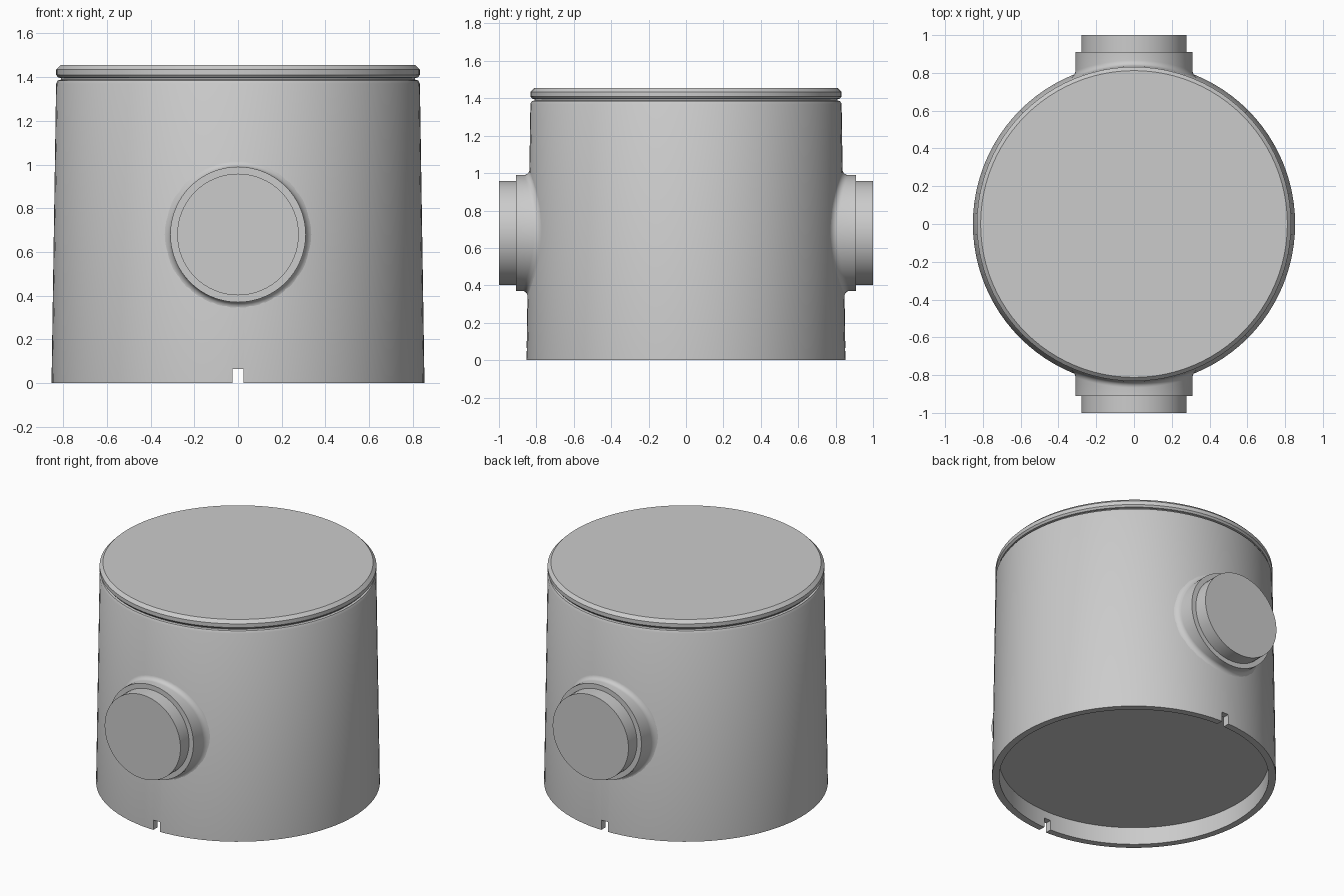
import bpy, bmesh
from math import sin, cos, pi, sqrt, radians

if "Cube" in bpy.data.objects:
    bpy.data.objects.remove(bpy.data.objects["Cube"])

BODY_SIDES, PORT_SIDES = 96, 64
R_BOTTOM, R_TOP, Z_TAPER = 0.853, 0.832, 1.37
PORT_Z, PORT_R, FILLET = 0.68, 0.31, 0.03


def skin(name, rings, cap_start=True):
    """Join a list of equal-length point rings with quads and cap the ends."""
    bm = bmesh.new()
    loops = [[bm.verts.new(p) for p in ring] for ring in rings]
    n = len(loops[0])
    for a, b in zip(loops, loops[1:]):
        for i in range(n):
            j = (i + 1) % n
            bm.faces.new((a[i], a[j], b[j], b[i]))
    if cap_start:
        bm.faces.new(loops[0][::-1])
    bm.faces.new(loops[-1])
    bmesh.ops.recalc_face_normals(bm, faces=bm.faces)
    mesh = bpy.data.meshes.new(name)
    bm.to_mesh(mesh)
    bm.free()
    obj = bpy.data.objects.new(name, mesh)
    bpy.context.collection.objects.link(obj)
    return obj


def smooth(obj):
    bpy.ops.object.select_all(action='DESELECT')
    obj.select_set(True)
    bpy.context.view_layer.objects.active = obj
    bpy.ops.object.shade_smooth_by_angle(angle=radians(30))


def body_radius(z):
    return R_BOTTOM + (R_TOP - R_BOTTOM) * z / Z_TAPER


# Housing: recessed underside, tapered wall, groove and bevelled lid
profile = [(0.81, 0.115), (0.81, 0), (R_BOTTOM, 0), (R_TOP, Z_TAPER),
           (0.824, 1.385), (0.81, 1.388), (0.81, 1.396), (0.822, 1.398),
           (0.832, 1.41), (0.832, 1.435), (0.812, 1.455)]
housing = skin("housing", [
    [(r * cos(2 * pi * i / BODY_SIDES), r * sin(2 * pi * i / BODY_SIDES), z)
     for i in range(BODY_SIDES)] for r, z in profile])

# Drain notches through the front and back of the bottom rim
bpy.ops.mesh.primitive_cube_add(size=1)
cutter = bpy.context.object
cutter.name = "notch_cutter"
cutter.scale = (0.05, 2, 0.13)
cutter.hide_render = True
cut = housing.modifiers.new("notches", 'BOOLEAN')
cut.operation = 'DIFFERENCE'
cut.solver = 'EXACT'
cut.object = cutter
bpy.context.view_layer.objects.active = housing
bpy.ops.object.modifier_apply(modifier=cut.name)
bpy.data.objects.remove(cutter)
smooth(housing)


def port(name, side):
    """Stepped side port with a fillet that follows the curved wall."""
    def ring(r, y=None, lift=0.0):
        pts = []
        for i in range(PORT_SIDES):
            a = 2 * pi * i / PORT_SIDES
            x, z = r * cos(a), PORT_Z + r * sin(a)
            depth = y if y else sqrt(body_radius(z) ** 2 - x * x) + lift
            pts.append((x, side * depth, z))
        return pts

    rings = []
    for k in range(7):
        t = k / 6 * pi / 2
        rings.append(ring(PORT_R + FILLET * (1 - sin(t)),
                          lift=FILLET * (1 - cos(t)) - 0.001))
    rings += [ring(PORT_R, 0.91), ring(0.278, 0.91), ring(0.278, 1.0)]
    smooth(skin(name, rings, cap_start=False))


port("front_port", -1)
port("back_port", 1)
